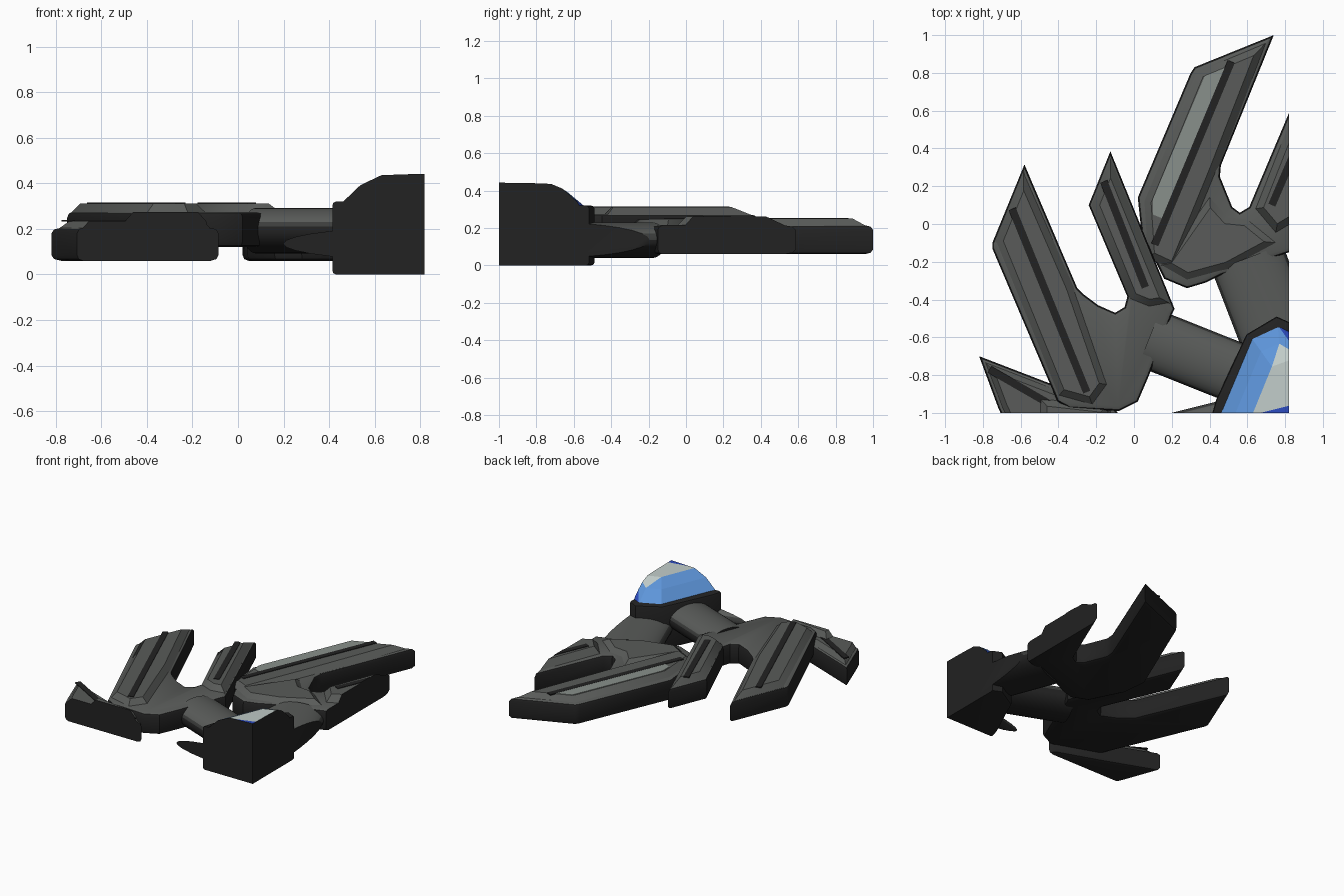
import bpy, bmesh
from math import pi
from mathutils import Vector, Matrix

cube = bpy.data.objects.get("Cube")
if cube:
    bpy.data.objects.remove(cube)


def material(name, rgb):
    m = bpy.data.materials.new(name)
    m.use_nodes = True
    m.diffuse_color = (*rgb, 1)
    bsdf = next(n for n in m.node_tree.nodes if n.type == 'BSDF_PRINCIPLED')
    bsdf.inputs["Base Color"].default_value = (*rgb, 1)
    bsdf.inputs["Roughness"].default_value = 0.6
    return m


MATS = [material("black", (.016, .016, .016)),
        material("grey", (.10, .105, .10)),
        material("dark grey", (.045, .047, .045)),
        material("pale panel", (.25, .28, .26)),
        material("light blue", (.11, .30, .70)),
        material("deep blue", (.025, .07, .52)),
        material("pale glass", (.53, .60, .58))]
BLACK, GREY, DARK, PALE, SKY, DEEP, GLASS = range(len(MATS))


def top_grey(f):
    return GREY if f.normal.z > 0.6 else BLACK


def rounded_grey(f):
    return GREY if f.normal.z > 0.6 else DARK if f.normal.z > 0.2 else BLACK


def finish(name, bm, rule, angle=0.6):
    """Colour the faces, trim to the two flat cut planes and make the object."""
    bmesh.ops.recalc_face_normals(bm, faces=bm.faces[:])
    for f in bm.faces:
        f.material_index = rule(f) if callable(rule) else rule
    for co, no in (((.82, 0, 0), (1, 0, 0)), ((0, -1, 0), (0, -1, 0))):
        cut = bmesh.ops.bisect_plane(bm, geom=bm.verts[:] + bm.edges[:] + bm.faces[:],
                                     dist=1e-5, plane_co=co, plane_no=no, clear_outer=True)
        edges = [e for e in cut["geom_cut"] if isinstance(e, bmesh.types.BMEdge)]
        if edges:
            for f in bmesh.ops.holes_fill(bm, edges=edges, sides=0)["faces"]:
                f.material_index = BLACK
    bmesh.ops.recalc_face_normals(bm, faces=bm.faces[:])
    mesh = bpy.data.meshes.new(name)
    bm.to_mesh(mesh)
    bm.free()
    for m in MATS:
        mesh.materials.append(m)
    ob = bpy.data.objects.new(name, mesh)
    bpy.context.collection.objects.link(ob)
    bpy.ops.object.select_all(action='DESELECT')
    ob.select_set(True)
    bpy.context.view_layer.objects.active = ob
    bpy.ops.object.shade_smooth_by_angle(angle=angle)
    return ob


def slab(name, pts, z0, z1, rule=top_grey, bevel=0.0, inset=0.0, rise=0.0):
    """Prism over an outline, with rounded rims or a raised sloping top."""
    bm = bmesh.new()
    base = bm.faces.new([bm.verts.new((x, y, z0)) for x, y in pts])
    ext = bmesh.ops.extrude_face_region(bm, geom=[base], use_keep_orig=True)["geom"]
    bmesh.ops.translate(bm, verts=[v for v in ext if isinstance(v, bmesh.types.BMVert)],
                        vec=(0, 0, z1 - z0))
    bmesh.ops.recalc_face_normals(bm, faces=bm.faces[:])
    if inset:
        top = max(bm.faces, key=lambda f: f.calc_center_median().z)
        bmesh.ops.inset_region(bm, faces=[top], thickness=inset, depth=0,
                               use_even_offset=True)
        bmesh.ops.translate(bm, verts=top.verts[:], vec=(0, 0, rise))
    if bevel:
        rims = [e for e in bm.edges if abs(e.verts[0].co.z - e.verts[1].co.z) < 1e-4]
        bmesh.ops.bevel(bm, geom=rims, offset=bevel, segments=2, profile=0.5,
                        affect='EDGES', clamp_overlap=True)
    return finish(name, bm, rule)


def ridge(name, pts, rim, top, inset=0.04):
    return slab(name, pts, rim - .03, rim - .005, inset=inset, rise=top - rim + .005)


def groove(name, p, q, top, half=0.02):
    p, q = Vector(p), Vector(q)
    n = (q - p).normalized().orthogonal() * half
    slab(name, [p + n, p - n, q - n, q + n], top - .003, top + .004, rule=BLACK)


def neck(name, p, q, z, width, height):
    p, q = Vector((*p, z)), Vector((*q, z))
    bm = bmesh.new()
    bmesh.ops.create_cone(bm, cap_ends=True, segments=32, radius1=1, radius2=1,
                          depth=(q - p).length)
    along = (q - p).normalized()
    side = Vector((0, 0, 1)).cross(along)
    frame = Matrix((side * width, Vector((0, 0, height)), along)).transposed()
    bmesh.ops.transform(bm, matrix=Matrix.Translation((p + q) / 2) @ frame.to_4x4(),
                        verts=bm.verts[:])
    finish(name, bm, rounded_grey)


# Side foot: palm with a long and a short claw
slab("side_foot", [(-.58, .315), (-.75, -.10), (-.75, -.13), (-.405, -.94), (-.34, -.975),
                   (-.08, -.99), (.02, -.94), (.08, -.80), (.2, -.48), (.215, -.45),
                   (-.125, .385), (-.24, .10), (-.035, -.385), (-.05, -.44), (-.10, -.47),
                   (-.19, -.43), (-.27, -.37), (-.30, -.34)], .12, .275, bevel=.025)
ridge("side_long_claw_ridge", [(-.585, .28), (-.735, -.09), (-.40, -.91), (-.22, -.96),
                               (-.14, -.85), (-.32, -.33)], .275, .312)
ridge("side_short_claw_ridge", [(-.125, .35), (-.225, .10), (-.02, -.40), (.08, -.44),
                                (.19, -.42)], .275, .312)
groove("side_long_claw_groove", (-.645, .08), (-.25, -.89), .312)
groove("side_short_claw_groove", (-.16, .225), (.06, -.335), .312)

# Back foot: palm with a long claw and a second claw that is cut off
slab("back_foot", [(.74, 1.0), (.32, .83), (.30, .80), (.02, .14), (.04, -.05), (.16, -.29),
                   (.28, -.34), (.38, -.31), (.46, -.27), (.82, -.15), (1.0, -.10),
                   (1.1, .4), (.91, .80), (.61, .09), (.56, .06), (.52, .09),
                   (.455, .25), (.46, .31)], .06, .215, bevel=.025)
ridge("back_long_claw_ridge", [(.705, .965), (.335, .81), (.05, .12), (.07, -.18),
                               (.22, -.25), (.43, .26)], .215, .25)
ridge("back_second_claw_ridge", [(.90, .74), (.64, .08), (.75, -.05), (1.0, .1)], .215, .262)
ridge("back_palm", [(.14, -.22), (.28, -.30), (.5, -.24), (.76, -.1), (.6, .03),
                    (.5, .04), (.4, .15)], .215, .245)
groove("back_long_claw_groove", (.515, .86), (.11, -.11), .25)
groove("back_second_claw_groove", (.73, .10), (.85, .38), .262)
slab("back_long_claw_panel", [(.375, .785), (.485, .83), (.15, .03), (.10, .05), (.10, .13)],
     .247, .253, rule=PALE)

# Front foot: mostly cut off
slab("front_foot", [(-.82, -.70), (-.43, -.85), (-.12, -.96), (-.06, -1.03), (-.08, -1.2),
                    (-.62, -1.2), (-.72, -.97)], .06, .205, bevel=.025)
ridge("front_claw_ridge", [(-.79, -.73), (-.4, -.88), (-.12, -.98), (-.12, -1.18),
                           (-.6, -1.18), (-.70, -.97)], .205, .235, .03)
ridge("front_palm", [(-.5, -.92), (-.14, -.96), (-.12, -1.18), (-.5, -1.18)], .235, .275)
groove("front_claw_groove", (-.765, -.77), (-.4, -.98), .235)

# Necks joining the feet to the body
neck("side_neck", (.08, -.605), (.62, -.82), .192, .16, .1)
neck("back_neck", (.6, -.18), (.82, -.75), .135, .2, .095)
neck("front_neck", (.1, -1.21), (.6, -1.085), .135, .18, .08)

# Body collar
slab("body_collar", [(.415, -1.2), (.415, -1.0), (.435, -.93), (.595, -.585), (.755, -.49),
                     (1.0, -.60), (1.2, -1.2)], 0, .32, rule=BLACK, bevel=.015)

# Faceted canopy: base, middle and shoulder rings wrapped in a hull
base = [(.41, -1.2), (.41, -1.1), (.62, -.60), (.76, -.535), (.98, -.64)]
shoulder = [(.6, -1.2), (.61, -1.05), (.73, -.755), (.78, -.74), (.88, -.70)]
bm = bmesh.new()
for b, s in zip(base, shoulder):
    for t, z in ((0, .31), (.48, .392), (1, .436)):
        bm.verts.new((*Vector(b).lerp(Vector(s), t), z))
for x, y, z in ((.95, -.93, .446), (.95, -1.2, .446), (.98, -1.2, .31)):
    bm.verts.new((x, y, z))
bmesh.ops.convex_hull(bm, input=bm.verts[:])
bmesh.ops.delete(bm, geom=[v for v in bm.verts if not v.link_faces], context='VERTS')
seam, seam_normal = Vector((.62, -1.012, 0)), Vector((-.24, .97, 0))
top = [f for f in bm.faces if abs(f.normal.z) > .9 and f.calc_center_median().z > .42]
parts = set(top) | {e for f in top for e in f.edges} | {v for f in top for v in f.verts}
bmesh.ops.bisect_plane(bm, geom=list(parts), dist=1e-5, plane_co=seam, plane_no=seam_normal)


def canopy_colour(f):
    c = f.calc_center_median()
    if f.normal.z > .9 and c.z > .42:
        return GLASS if (c - seam).dot(seam_normal) > 0 else DEEP
    return DEEP if f.normal.x > .1 else SKY


finish("canopy", bm, canopy_colour, angle=.05)
